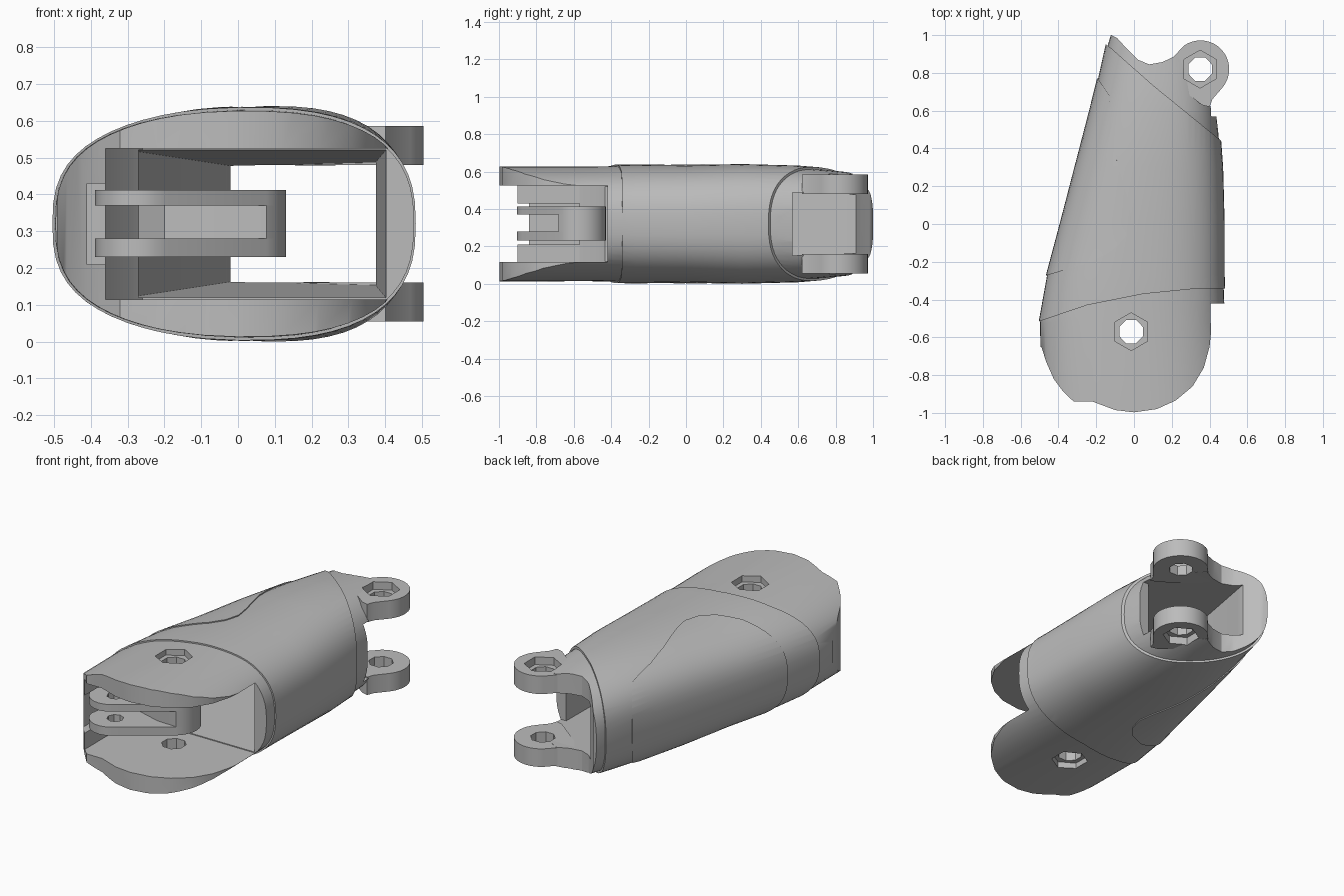
import bpy, bmesh, math

if "Cube" in bpy.data.objects:
    bpy.data.objects.remove(bpy.data.objects["Cube"])

grey = bpy.data.materials.new("plastic_grey")
grey.use_nodes = True
grey.diffuse_color = (0.5, 0.5, 0.5, 1)
grey.node_tree.nodes["Principled BSDF"].inputs["Base Color"].default_value = (0.5, 0.5, 0.5, 1)
MID = 0.32


def make(name, bm):
    bmesh.ops.recalc_face_normals(bm, faces=bm.faces)
    me = bpy.data.meshes.new(name)
    bm.to_mesh(me)
    bm.free()
    me.materials.append(grey)
    ob = bpy.data.objects.new(name, me)
    bpy.context.scene.collection.objects.link(ob)
    return ob


def prism(name, plan, z0, z1):
    """Plan outline extruded upwards."""
    bm = bmesh.new()
    face = bm.faces.new([bm.verts.new((x, y, z0)) for x, y in plan])
    up = bmesh.ops.extrude_face_region(bm, geom=[face])["geom"]
    bmesh.ops.translate(bm, vec=(0, 0, z1 - z0),
                        verts=[v for v in up if isinstance(v, bmesh.types.BMVert)])
    return make(name, bm)


def ring(cx, cy, r, sides, start=0, sweep=360):
    n = sides if sweep == 360 else sides + 1
    angles = [math.radians(start + sweep * i / sides) for i in range(n)]
    return [(cx + r * math.cos(a), cy + r * math.sin(a)) for a in angles]


def loft(name, grow):
    """Tapered tube with rounded sections: y, left x, right x, half height."""
    rows = [(-1.05, -0.5, 0.5, 0.315), (-0.52, -0.505, 0.49, 0.315), (-0.27, -0.46, 0.48, 0.318),
            (0, -0.388, 0.48, 0.315), (0.3, -0.31, 0.472, 0.32), (0.6, -0.232, 0.45, 0.312),
            (0.77, -0.19, 0.435, 0.298), (0.95, -0.15, 0.42, 0.28), (1.08, -0.11, 0.41, 0.265)]
    bm = bmesh.new()
    loops, n = [], 56
    for y, xl, xr, h in rows:
        loop = []
        for i in range(n):
            c, s = math.cos(math.tau * i / n), math.sin(math.tau * i / n)
            px = math.copysign(abs(c) ** 0.77, c) * ((xr - xl) / 2 + grow)
            pz = math.copysign(abs(s) ** 0.77, s) * (h + grow)
            if c < 0:  # left shoulders are slightly lower
                pz *= 1 - 0.08 * abs(c * s)
            loop.append(bm.verts.new(((xl + xr) / 2 + px, y, MID + pz)))
        loops.append(loop)
    for a, b in zip(loops, loops[1:]):
        for i in range(n):
            bm.faces.new((a[i], a[(i + 1) % n], b[(i + 1) % n], b[i]))
    bm.faces.new(loops[0])
    bm.faces.new(loops[-1])
    return make(name, bm)


def carve(ob, op, *cutters):
    """Apply booleans and discard the cutters."""
    for cutter in cutters:
        mod = ob.modifiers.new("cut", "BOOLEAN")
        mod.operation, mod.object, mod.solver = op, cutter, "EXACT"
        deps = bpy.context.evaluated_depsgraph_get()
        mesh = bpy.data.meshes.new_from_object(ob.evaluated_get(deps))
        ob.modifiers.clear()
        ob.data = mesh
        bpy.data.objects.remove(cutter)
    return ob


def smooth(ob):
    ob.data.shade_smooth()
    ob.data.set_sharp_from_angle(angle=math.radians(28))


def cavity():
    """Hollow whose floor and ceiling close in towards the back."""
    ob = prism("cavity", [(-0.27, -0.55), (-0.27, -0.3), (-0.02, 0.9), (-0.02, 1.2),
                          (0.8, 1.2), (0.8, 0.57), (0.375, 0.57), (0.405, -0.55)], MID - 0.1, MID + 0.1)
    for v in ob.data.vertices:
        half = 0.2 - 0.032 * (v.co.y + 0.42)
        v.co.z = MID + math.copysign(half, v.co.z - MID)
    return ob


def mouth():
    return prism("mouth", [(-0.36, -1.2), (0.8, -1.2), (0.8, -0.42), (-0.26, -0.42),
                           (-0.3, -0.47), (-0.36, -0.57)], 0.115, 0.525)


def bolt(x, y, r, low, high):
    """Through hole with a hexagonal pocket at each outer face."""
    return [prism("hole", ring(x, y, r, 8, 22), -0.2, 0.9),
            prism("hex_low", ring(x, y, 0.1, 6, 30), -0.2, low),
            prism("hex_high", ring(x, y, 0.1, 6, 30), high, 0.9)]


# Plan seams shared by neighbouring parts
front_seam = [(-0.7, -0.55), (-0.5, -0.515), (-0.25, -0.43), (0.05, -0.37), (0.3, -0.345), (0.7, -0.335)]
back_seam = [(0.7, 0.25), (0.45, 0.45), (0.1, 0.735), (-0.12, 0.93), (-0.3, 1.06)]

# Main sleeve
sleeve = carve(loft("sleeve", 0), "INTERSECT",
               prism("plan", front_seam + back_seam + [(-0.7, 1.06)], -0.2, 0.9))
carve(sleeve, "DIFFERENCE", cavity(), mouth())

# Front jaw: two rounded cheeks joined by the left wall
jaw_plan = [(-0.7, -0.65), (-0.49, -0.65), (-0.465, -0.73), (-0.425, -0.82), (-0.38, -0.88), (-0.32, -0.94),
            (-0.22, -0.94), (-0.1, -0.985), (0, -0.997), (0.12, -0.98), (0.22, -0.935), (0.31, -0.86),
            (0.37, -0.76), (0.4, -0.65), (0.41, -0.55), (0.415, -0.42), (0.7, -0.42)]
jaw = carve(loft("jaw", -0.008), "INTERSECT", prism("plan", jaw_plan + front_seam[::-1], -0.2, 0.9))
notch = prism("notch", [(-0.41, -1.2), (-0.3, -1.2), (-0.3, -0.57), (-0.41, -0.57)], 0.21, 0.43)
carve(jaw, "DIFFERENCE", cavity(), mouth(), notch, *bolt(-0.015, -0.57, 0.067, 0.05, 0.59))

# Rear collar with a saddle between the left wall and the ears
collar_plan = [(0.45, 0.45), (0.435, 0.58), (0.405, 0.62), (0.35, 0.8), (0.22, 0.89), (0.15, 0.857), (0.08, 0.845),
               (0.02, 0.87), (-0.04, 0.93), (-0.09, 0.985), (-0.12, 1.0), (-0.2, 1.0), (-0.2, 0.98)]
collar = carve(loft("collar", -0.012), "INTERSECT",
               prism("plan", collar_plan + back_seam[3:0:-1], -0.2, 0.9))
carve(collar, "DIFFERENCE", cavity(), *bolt(0.35, 0.82, 0.067, 0.1, 0.54))

# Hinge ears
ear_plan = ring(0.352, 0.82, 0.152, 18, -40, 165) + [(0.2, 0.875), (0.14, 0.83), (0.18, 0.77),
                                                    (0.36, 0.63), (0.4, 0.62), (0.415, 0.66)]
ears = []
for name, z0, z1 in (("lower_ear", 0.055, 0.16), ("upper_ear", 0.48, 0.585)):
    ear = prism(name, ear_plan, z0, z1)
    ears.append(carve(ear, "DIFFERENCE", *bolt(0.35, 0.82, 0.067, 0.1, 0.54)))

# Raised grip panel on the left wall
panel_plan = [(-0.7, -0.33), (-0.455, -0.27), (-0.22, -0.2), (-0.1, -0.13), (-0.04, -0.06), (-0.015, 0.03),
              (-0.03, 0.12), (-0.09, 0.33), (-0.12, 0.5), (-0.13, 0.68), (-0.19, 0.77), (-0.7, 0.9)]
panel = carve(loft("grip_panel", 0.006), "INTERSECT", prism("plan", panel_plan, -0.2, 0.9))
carve(panel, "DIFFERENCE", cavity())

# Forked lever in the jaw: a knuckle around the bolt, two prongs reaching the left wall
knuckle = ring(-0.012, -0.57, 0.142, 14, 309, 180)
prong_tip = ring(-0.27, -0.785, 0.118, 10, 129, 180)
core_arm = [(-0.2, -0.5), (-0.27, -0.58), (-0.27, -0.66), (-0.2, -0.63), (-0.05, -0.675)]
parts = [sleeve, jaw, collar, panel] + ears
for name, plan, z0, z1 in (("lower_prong", knuckle + prong_tip, 0.23, 0.28),
                           ("lever_core", knuckle + core_arm, 0.28, 0.37),
                           ("upper_prong", knuckle + prong_tip, 0.37, 0.412)):
    lever = prism(name, plan, z0, z1)
    parts.append(carve(lever, "DIFFERENCE",
                       prism("pin_hole", ring(-0.015, -0.57, 0.067, 8, 22), 0, 0.6),
                       prism("tip_hole", ring(-0.25, -0.775, 0.045, 8), 0, 0.6)))

for part in parts:
    smooth(part)
